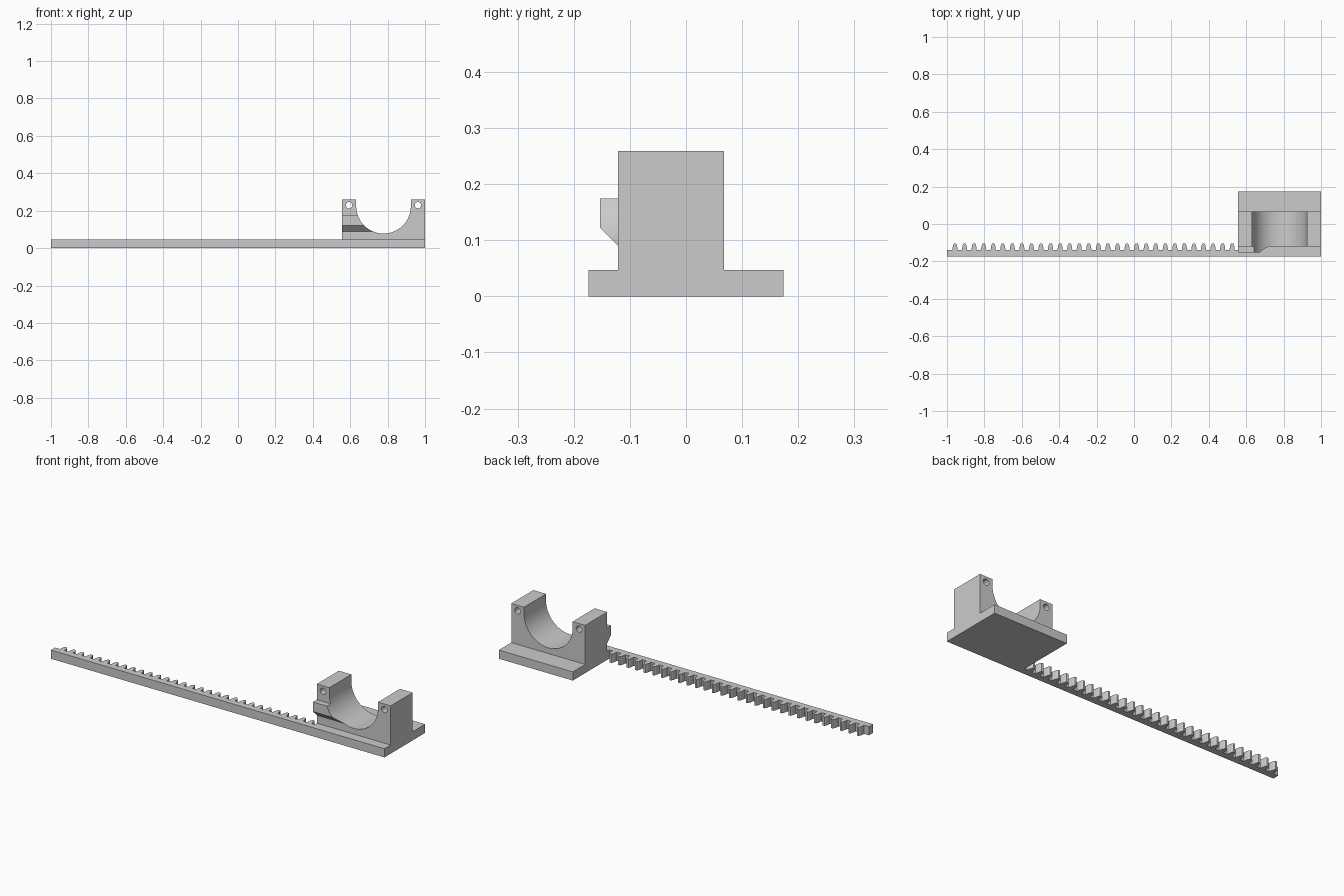
import bpy, bmesh, math
from mathutils import Vector

if "Cube" in bpy.data.objects:
    bpy.data.objects.remove(bpy.data.objects["Cube"], do_unlink=True)

grey = bpy.data.materials.new("light_grey")
grey.use_nodes = True
colour = (0.6, 0.6, 0.6, 1)
grey.diffuse_color = colour
grey.node_tree.nodes["Principled BSDF"].inputs["Base Color"].default_value = colour


def prism(name, outline, axis, start, end):
    """Extrude a flat outline along x, y or z; outline holds the other two axes."""
    def place(a, b):
        return {"x": (start, a, b), "y": (a, start, b), "z": (a, b, start)}[axis]
    bm = bmesh.new()
    face = bm.faces.new([bm.verts.new(place(a, b)) for a, b in outline])
    new = bmesh.ops.extrude_face_region(bm, geom=[face])["geom"]
    shift = Vector([(end - start) * (axis == k) for k in "xyz"])
    bmesh.ops.translate(bm, vec=shift, verts=[g for g in new if isinstance(g, bmesh.types.BMVert)])
    bmesh.ops.recalc_face_normals(bm, faces=bm.faces)
    mesh = bpy.data.meshes.new(name)
    bm.to_mesh(mesh)
    bm.free()
    mesh.materials.append(grey)
    obj = bpy.data.objects.new(name, mesh)
    bpy.context.collection.objects.link(obj)
    return obj


def arc(cx, cz, r, begin, finish, n):
    angles = [begin + (finish - begin) * i / n for i in range(n + 1)]
    return [(cx + r * math.cos(a), cz + r * math.sin(a)) for a in angles]


def activate(obj):
    bpy.ops.object.select_all(action="DESELECT")
    obj.select_set(True)
    bpy.context.view_layer.objects.active = obj


def cut(obj, cutter):
    mod = obj.modifiers.new("cut", "BOOLEAN")
    mod.operation, mod.solver, mod.object = "DIFFERENCE", "EXACT", cutter
    activate(obj)
    bpy.ops.object.modifier_apply(modifier=mod.name)


FRONT, BACK = -0.174, 0.174
LEFT, RIGHT = 0.557, 1.0
BASE_H, TOP = 0.047, 0.259
ROOT = -0.139
BLOCK_FRONT, BLOCK_BACK = -0.121, 0.068
BOWL_X, BOWL_Z, BOWL_R = 0.778, 0.224, 0.146

# Foot plate and toothed rack as one outline
tooth = [(-0.014, 0), (-0.0125, 0.014), (-0.010, 0.026), (-0.005, 0.036)]
tooth += [(-x, y) for x, y in reversed(tooth)]
outline = [(-1, FRONT), (RIGHT, FRONT), (RIGHT, BACK), (LEFT, BACK), (LEFT, ROOT)]
for i in reversed(range(30)):
    centre = -0.957 + i * 0.0511
    outline += [(centre - x, ROOT + y) for x, y in tooth]
outline.append((-1, ROOT))
prism("rack_and_foot", outline, "z", 0, BASE_H)

# Cradle block with a round-bottomed opening
bowl = arc(BOWL_X, BOWL_Z, BOWL_R, math.pi, 2 * math.pi, 48)
profile = [(LEFT, BASE_H), (LEFT, TOP), (BOWL_X - BOWL_R, TOP)] + bowl
profile += [(BOWL_X + BOWL_R, TOP), (RIGHT, TOP), (RIGHT, BASE_H)]
cradle = prism("cradle_block", profile, "y", BLOCK_FRONT, BLOCK_BACK)

# Screw holes through both ears
for x in (0.594, 0.962):
    hole = prism("hole_cutter", arc(x, 0.229, 0.017, 0, 2 * math.pi, 24)[:-1], "y", -0.3, 0.3)
    cut(cradle, hole)
    bpy.data.objects.remove(hole, do_unlink=True)

# Wedge ledge on the front, trimmed by the opening
wedge = [(-0.153, 0.174), (-0.153, 0.122), (BLOCK_FRONT, 0.09), (-0.115, 0.09), (-0.115, 0.174)]
ledge = prism("front_ledge", wedge, "x", LEFT, BOWL_X)
opening = prism("opening_cutter", arc(BOWL_X, BOWL_Z, BOWL_R, 0, 2 * math.pi, 96)[:-1], "y", -0.3, 0.3)
cut(ledge, opening)
bpy.data.objects.remove(opening, do_unlink=True)

for obj in (cradle, ledge):
    activate(obj)
    bpy.ops.object.shade_smooth_by_angle(angle=math.radians(30))
